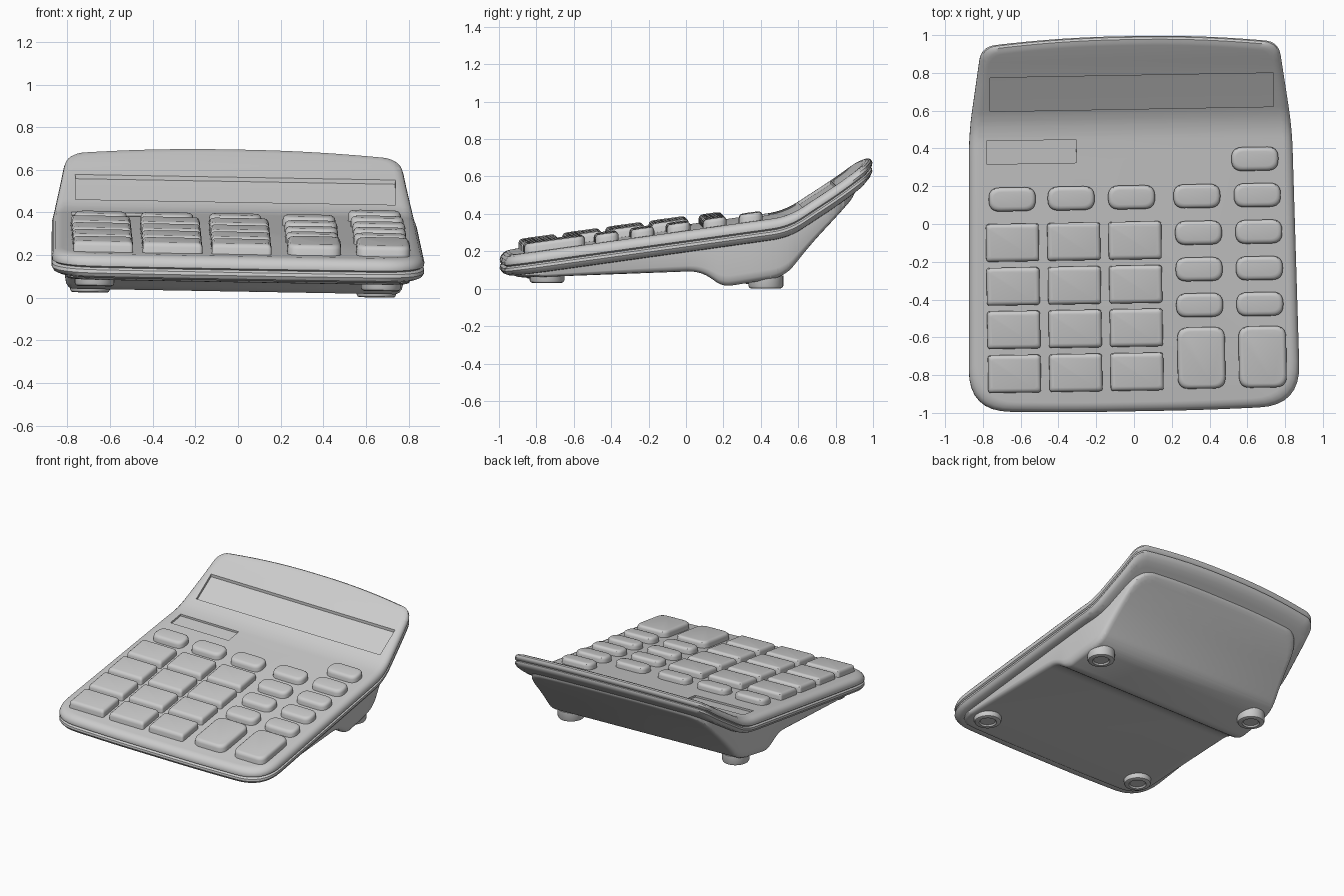
import bpy, bmesh
from math import radians, cos, sin, pi
from mathutils import Matrix, Vector

if "Cube" in bpy.data.objects:
    bpy.data.objects.remove(bpy.data.objects["Cube"])

CX = -0.013  # body centre line before the slight final twist


def fillet(corners, n=8):
    """Round each (x, y, radius) corner with a small quadratic curve."""
    out, k = [], len(corners)
    for i, (x, y, r) in enumerate(corners):
        c = Vector((x, y))
        if r == 0:
            out.append(c)
            continue
        a = c + (Vector(corners[i - 1][:2]) - c).normalized() * r
        b = c + (Vector(corners[(i + 1) % k][:2]) - c).normalized() * r
        for j in range(n + 1):
            t = j / n
            out.append(a * (1 - t) ** 2 + c * 2 * t * (1 - t) + b * t ** 2)
    return out


def profile(pts):
    """Height as a function of y along a list of (y, z) points."""
    def height(y):
        for p, q in zip(pts, pts[1:]):
            if y <= q.x:
                return p.y + (q.y - p.y) * (y - p.x) / (q.x - p.x)
        return pts[-1].y
    return height


def mirrored(half):
    right = [(CX + x, y, r) for x, y, r in half]
    left = [(CX - x, y, r) for x, y, r in reversed(half)]
    return fillet(right + left)


def rect(x, y, w, h, r=0.0):
    return fillet([(x - w / 2, y - h / 2, r), (x + w / 2, y - h / 2, r),
                   (x + w / 2, y + h / 2, r), (x - w / 2, y + h / 2, r)], 6)


def loft(name, outline, rings, zmap, cuts=()):
    """Stack inset copies of an outline, slice across y, then bend with zmap."""
    xs, ys = [p.x for p in outline], [p.y for p in outline]
    cx, cy = (max(xs) + min(xs)) / 2, (max(ys) + min(ys)) / 2
    hx, hy = (max(xs) - min(xs)) / 2, (max(ys) - min(ys)) / 2
    bm = bmesh.new()
    loops = [[bm.verts.new((cx + (p.x - cx) * (1 - d / hx), cy + (p.y - cy) * (1 - d / hy), h))
              for p in outline] for d, h in rings]
    n = len(outline)
    for a, b in zip(loops, loops[1:]):
        for i in range(n):
            j = (i + 1) % n
            bm.faces.new((a[i], a[j], b[j], b[i]))
    bm.faces.new(loops[0])
    bm.faces.new(loops[-1])
    for y in cuts:
        bmesh.ops.bisect_plane(bm, geom=bm.verts[:] + bm.edges[:] + bm.faces[:],
                               plane_co=(0, y, 0), plane_no=(0, 1, 0), dist=1e-5)
    for v in bm.verts:
        v.co.z = zmap(v.co.y, v.co.z)
    bmesh.ops.recalc_face_normals(bm, faces=bm.faces[:])
    mesh = bpy.data.meshes.new(name)
    bm.to_mesh(mesh)
    bm.free()
    ob = bpy.data.objects.new(name, mesh)
    bpy.context.collection.objects.link(ob)
    return ob


# side profiles: top face and underside
top_pts = fillet([(-1.03, .181, 0), (.54, .40, .09), (.82, .583, .08), (1.03, .74, 0)])
low_pts = fillet([(-1.03, .066, 0), (.07, .107, .07), (.19, .022, .05),
                  (.52, .075, .08), (.66, .25, .1), (.95, .56, 0)])
top, low = profile(top_pts), profile(low_pts)
on_top = lambda y, h: top(y) + h

# two-layer shell with a seam groove round the edge
shell_outline = mirrored([(.35, -.987, .2), (.878, -.972, .22), (.855, .5, .12),
                          (.787, .957, .075), (.35, .999, .3)])
shell = loft("shell", shell_outline,
             [(.06, -.115), (.03, -.112), (.01, -.102), (0, -.085), (.002, -.07), (.014, -.061),
              (.002, -.053), (0, -.04), (.006, -.022), (.018, -.009), (.036, -.002), (.05, 0)],
             on_top, [p.x for p in top_pts[1:-1]])

# recessed display window and solar panel
for name, out, depth in (("display_cutter", rect(-.006, .702, 1.502, .178), -.02),
                         ("solar_cutter", rect(-.54, .395, .475, .122), -.014)):
    cutter = loft(name, out, [(0, depth), (0, .1)], on_top, (.64, .7, .76))
    cutter.hide_render = True
    mod = shell.modifiers.new("recess", "BOOLEAN")
    mod.operation, mod.object = "DIFFERENCE", cutter
    bpy.context.view_layer.objects.active = shell
    bpy.ops.object.modifier_apply(modifier=mod.name)
    bpy.data.objects.remove(cutter)

# base with the rear stand bulge
base_outline = mirrored([(.35, -.925, .1), (.81, -.915, .15), (.79, .45, .12),
                         (.715, .885, .13), (.3, .905, .2)])
loft("base", base_outline,
     [(.035, 0), (.018, .03), (.006, .1), (0, .22), (0, 1)],
     lambda y, t: low(y) * (1 - t) + max(top(y) - .08, low(y) + .005) * t,
     sorted({p.x for p in low_pts[1:-1]} | {p.x for p in top_pts[1:-1]}))

# keys
BIG = [(0, -.02), (0, .028), (.004, .04), (.012, .047), (.022, .049)]
SMALL = [(0, -.02), (0, .024), (.004, .036), (.012, .043), (.024, .045)]
for r, y in enumerate((-.083, -.315, -.545, -.778)):
    for c, x in enumerate((-.648, -.323, .001)):
        loft(f"number_key_{r}_{c}", rect(x, y, .28, .2, .018), BIG, on_top)
small = [(x, .146) for x in (-.646, -.334, -.014, .332, .652)] + [(.642, .338)]
small += [(x, y) for y in (-.048, -.241, -.431) for x in (.338, .657)]
for i, (x, y) in enumerate(small):
    loft(f"function_key_{i}", rect(x, y, .248, .126, .058), SMALL, on_top)
for i, x in enumerate((.343, .667)):
    loft(f"tall_key_{i}", rect(x, -.711, .252, .325, .06), BIG, on_top)

# four round feet with dished undersides
for side in (-1, 1):
    for place, y, z in (("front", -.75, .042), ("rear", .42, .012)):
        circle = [Vector((CX + side * .672 + .093 * cos(a * pi / 16), y + .093 * sin(a * pi / 16)))
                  for a in range(32)]
        loft(f"{place}_foot_{'left' if side < 0 else 'right'}", circle,
             [(0, .07), (0, .014), (.005, .004), (.014, 0), (.034, 0), (.042, .01)],
             lambda yy, h, z=z: z + h)

# slight twist and roll of the whole model, then rest it on the ground
turn = Matrix.Rotation(radians(1), 4, "Z") @ Matrix.Rotation(radians(1), 4, "Y")
parts = list(bpy.context.collection.objects)
for ob in parts:
    ob.data.transform(turn)
    ob.select_set(True)
pts = [v.co for ob in parts for v in ob.data.vertices]
mid = [(max(p[i] for p in pts) + min(p[i] for p in pts)) / 2 for i in (0, 1)]
shift = Matrix.Translation((-mid[0], -mid[1], -min(p.z for p in pts)))
for ob in parts:
    ob.data.transform(shift)
bpy.context.view_layer.objects.active = shell
bpy.ops.object.shade_smooth_by_angle(angle=radians(35))
